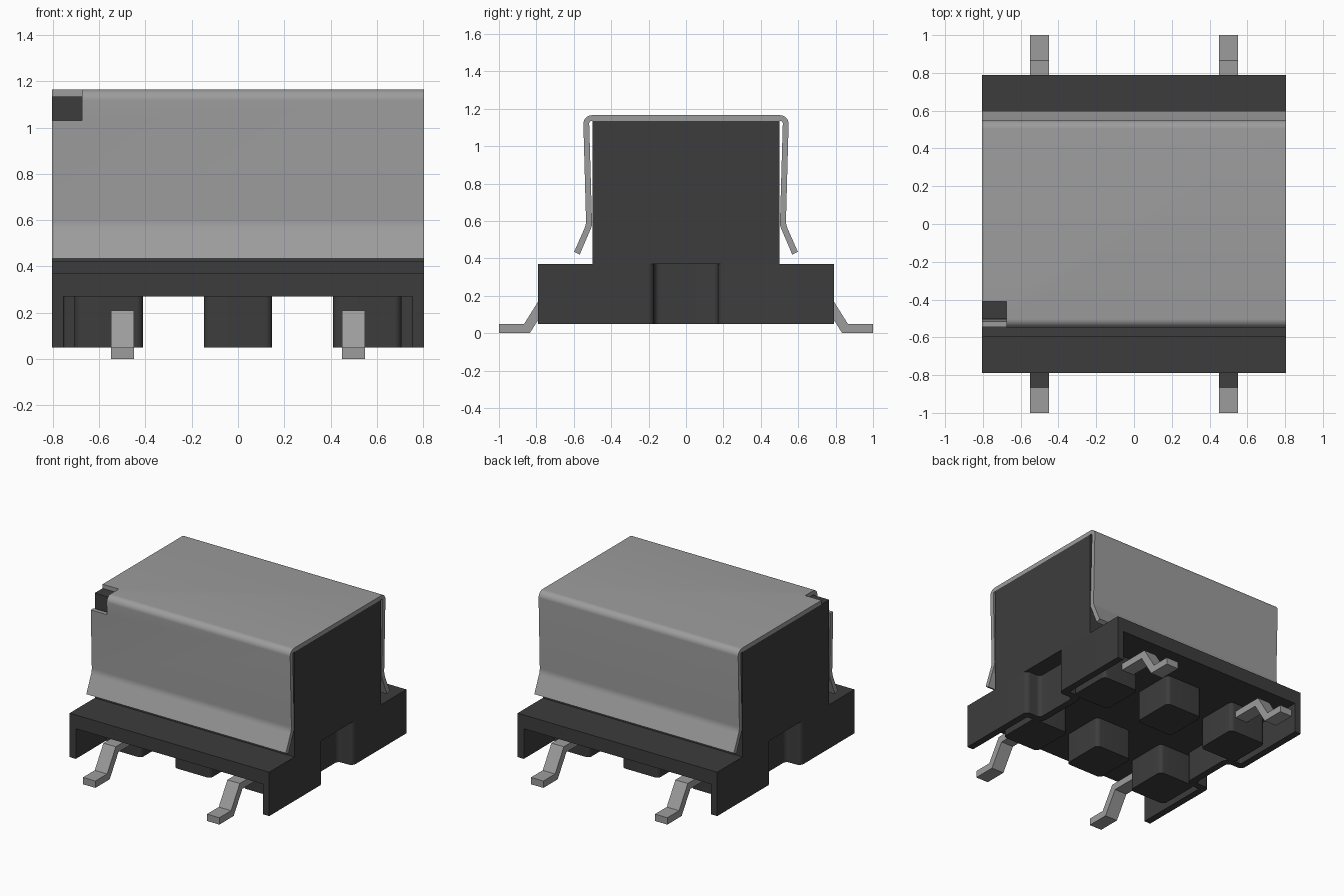
import bpy, bmesh, math
from mathutils import Vector

cube = bpy.data.objects.get("Cube")
if cube:
    bpy.data.objects.remove(cube, do_unlink=True)


def material(name, value):
    m = bpy.data.materials.new(name)
    m.use_nodes = True
    col = (value, value, value, 1)
    m.diffuse_color = col
    m.node_tree.nodes["Principled BSDF"].inputs["Base Color"].default_value = col
    return m


plastic = material("dark plastic", 0.046)
metal = material("grey metal", 0.335)


def rounded(points, steps=6):
    """Closed outline from (a, b, radius) corners, with arcs at the corners."""
    out = []
    for i, (a, b, r) in enumerate(points):
        p = Vector((a, b))
        if not r:
            out.append(p)
            continue
        d0 = (Vector(points[i - 1][:2]) - p).normalized()
        d1 = (Vector(points[(i + 1) % len(points)][:2]) - p).normalized()
        half = d0.angle(d1) / 2
        cut = r / math.tan(half)
        centre = p + (d0 + d1).normalized() * (r / math.sin(half))
        start, end = p + d0 * cut - centre, p + d1 * cut - centre
        for k in range(steps + 1):
            t = k / steps
            out.append(centre + start.lerp(end, t).normalized() * r)
    return out


def extrude(name, outline, axis, lo, hi, mat, smooth=True):
    """Prism along z from an xy outline, or along x from a yz outline."""
    def place(p, h):
        return (p[0], p[1], h) if axis == "z" else (h, p[0], p[1])
    bm = bmesh.new()
    low = [bm.verts.new(place(p, lo)) for p in outline]
    high = [bm.verts.new(place(p, hi)) for p in outline]
    n = len(outline)
    bm.faces.new(low)
    bm.faces.new(high)
    for i in range(n):
        j = (i + 1) % n
        bm.faces.new((low[i], low[j], high[j], high[i]))
    bmesh.ops.recalc_face_normals(bm, faces=bm.faces)
    mesh = bpy.data.meshes.new(name)
    bm.to_mesh(mesh)
    bm.free()
    mesh.materials.append(mat)
    ob = bpy.data.objects.new(name, mesh)
    bpy.context.collection.objects.link(ob)
    if smooth:
        activate(ob)
        bpy.ops.object.shade_smooth_by_angle(angle=math.radians(30))
    return ob


def activate(ob):
    bpy.ops.object.select_all(action="DESELECT")
    ob.select_set(True)
    bpy.context.view_layer.objects.active = ob


def rect(x0, x1, y0, y1, r=0):
    return rounded([(x0, y0, r), (x1, y0, r), (x1, y1, r), (x0, y1, r)])


def mirrored(points, sx, sy):
    return [(p[0] * sx, p[1] * sy) for p in points]


W, D = 0.805, 0.79          # half width and half depth of the base
NOTCH, DEPTH, T = 0.17, 0.12, 0.05

# Core block
extrude("core", rect(-W, W, -0.5, 0.5), "z", 0.37, 1.135, plastic, False)

# Base plate with a notch in each end
outer = [(W, -D, 0), (W, -NOTCH, 0.035), (W - DEPTH, -NOTCH, 0.03),
         (W - DEPTH, NOTCH, 0.03), (W, NOTCH, 0.035), (W, D, 0)]
opposite = [(-x, -y, r) for x, y, r in outer]
extrude("base_plate", rounded(outer + opposite), "z", 0.27, 0.37, plastic)

# End walls that follow the notches
N2 = NOTCH + T
inner = [(W - T, D, 0), (W - T, N2, 0.01), (W - T - DEPTH, N2, 0.06),
         (W - T - DEPTH, -N2, 0.06), (W - T, -N2, 0.01), (W - T, -D, 0)]
wall = rounded(outer + inner)
for side, sx in (("left", 1), ("right", -1)):
    extrude(side + "_end_wall", mirrored(wall, sx, 1), "z", 0.05, 0.27, plastic)

# Six rounded standoff blocks under the plate
for row, y in (("front", -0.37), ("back", 0.37)):
    for col, x in (("right", -0.558), ("middle", 0), ("left", 0.558)):
        extrude(f"{row}_{col}_standoff", rect(x - 0.148, x + 0.148, y - 0.16, y + 0.16, 0.03),
                "z", 0.05, 0.27, plastic)

# Bent terminal pins
pin = [(1, 0), (1, 0.05), (0.865, 0.05), (0.765, 0.21),
       (0.45, 0.21), (0.45, 0.16), (0.735, 0.16), (0.835, 0)]
for row, sy in (("front", -1), ("back", 1)):
    for side, x in (("right", -0.5), ("left", 0.5)):
        extrude(f"{row}_{side}_pin", mirrored(pin, sy, 1), "x", x - 0.05, x + 0.05, metal, False)

# Spring clip: bent sheet over the core with flared lower lips
half_out = [(0.55, 1.165, 0.045), (0.534, 0.58, 0.1), (0.598, 0.435, 0)]
half_in = [(0.568, 0.42, 0), (0.502, 0.575, 0.07), (0.518, 1.135, 0.015)]
half = half_out + half_in
clip = rounded(half + [(-y, z, r) for y, z, r in reversed(half)])
# The mirrored half closes the sheet inside first, then outside
clip_ob = extrude("spring_clip", clip, "x", -W, W, metal)

# Corner cut-out in the clip
cutter = extrude("clip_cutter", rect(-0.9, -0.675, -0.7, -0.41), "z", 1.03, 1.3, metal, False)
cutter.hide_render = True
activate(clip_ob)
mod = clip_ob.modifiers.new("corner_cut", "BOOLEAN")
mod.operation = "DIFFERENCE"
mod.solver = "EXACT"
mod.object = cutter
bpy.ops.object.modifier_apply(modifier=mod.name)
bpy.data.objects.remove(cutter, do_unlink=True)
